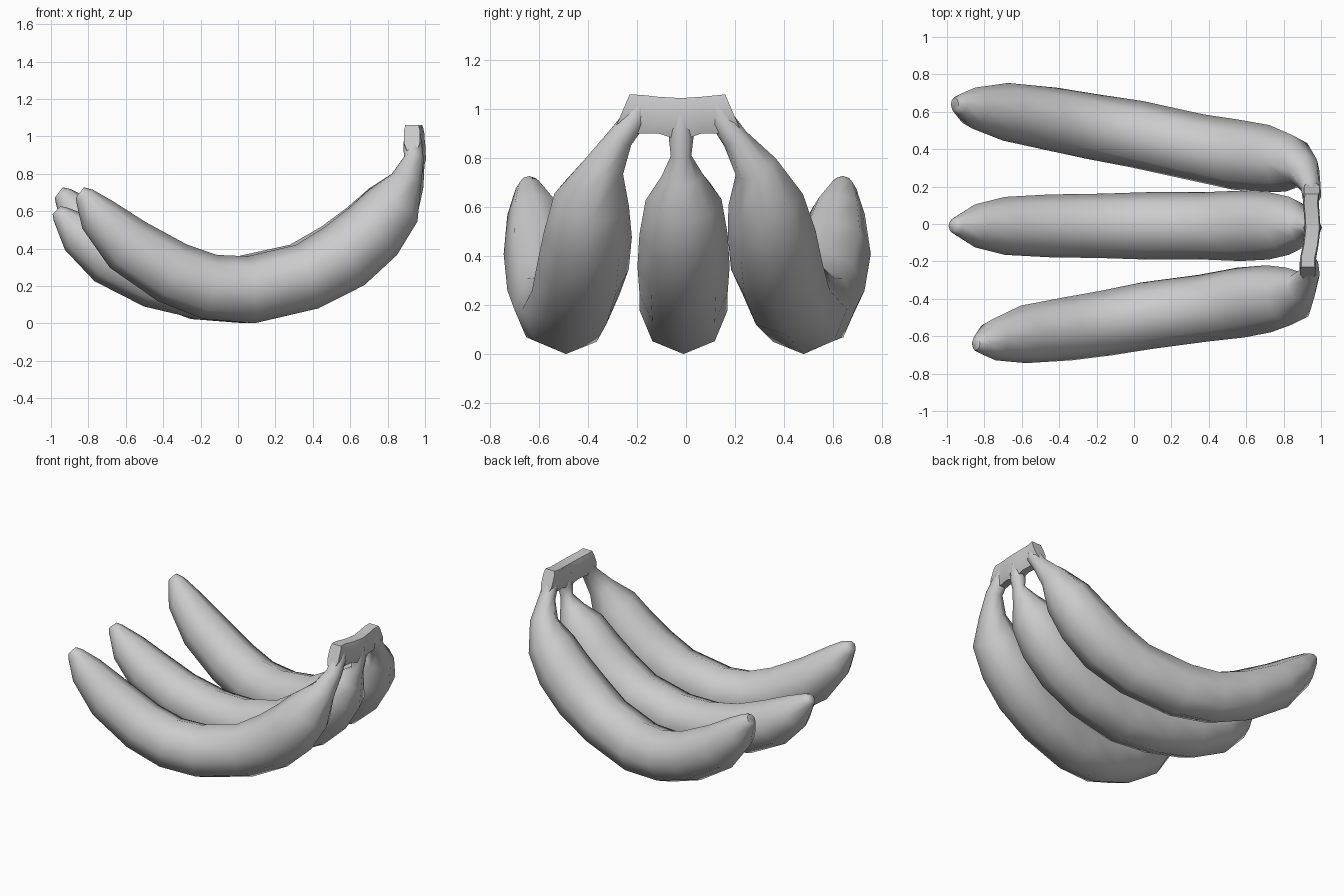
import bpy, bmesh, math
from mathutils import Vector

SIDES = 8


def finish(name, rings):
    # skin a list of vertex rings and close both ends
    bm = bmesh.new()
    vs = [[bm.verts.new(p) for p in ring] for ring in rings]
    n = len(vs[0])
    for a, b in zip(vs, vs[1:]):
        for i in range(n):
            j = (i + 1) % n
            bm.faces.new((a[i], a[j], b[j], b[i]))
    bm.faces.new(vs[0])
    bm.faces.new(vs[-1])
    bmesh.ops.recalc_face_normals(bm, faces=bm.faces[:])
    me = bpy.data.meshes.new(name)
    bm.to_mesh(me)
    bm.free()
    ob = bpy.data.objects.new(name, me)
    bpy.context.collection.objects.link(ob)
    bpy.context.view_layer.objects.active = ob
    ob.select_set(True)
    bpy.ops.object.shade_smooth_by_angle(angle=math.radians(60))
    ob.select_set(False)


def banana(name, path):
    # path stations: x, y, z, radius
    pts = [Vector(p[:3]) for p in path]
    rings = []
    for i, p in enumerate(pts):
        t = (pts[min(i + 1, len(pts) - 1)] - pts[max(i - 1, 0)]).normalized()
        y = Vector((0, 1, 0))
        side = (y - t * y.dot(t)).normalized()
        up = t.cross(side)
        r = path[i][3]
        rings.append([p + side * r * math.cos(k * math.tau / SIDES)
                      + up * r * math.sin(k * math.tau / SIDES) for k in range(SIDES)])
    finish(name, rings)


# shared shape from belly to shoulder: x, z, radius
body = [(0.07, 0.18, 0.18), (0.37, 0.25, 0.18), (0.57, 0.36, 0.188),
        (0.72, 0.49, 0.18), (0.83, 0.63, 0.155)]
# upturned half of the outer bananas
outer = [(-0.845, 0.70, 0.035), (-0.82, 0.68, 0.056), (-0.75, 0.58, 0.11), (-0.59, 0.42, 0.155),
         (-0.35, 0.27, 0.17), (-0.15, 0.195, 0.175)] + body
# flatter half of the middle banana
middle = [(-0.97, 0.605, 0.03), (-0.95, 0.585, 0.05), (-0.85, 0.48, 0.115), (-0.69, 0.36, 0.155),
          (-0.45, 0.25, 0.168), (-0.18, 0.19, 0.172)] + body

# front banana
front_y = [-0.64, -0.64, -0.62, -0.59, -0.56, -0.53, -0.49, -0.45, -0.42, -0.40, -0.385]
banana("front_banana", [(x, y, z, r) for (x, z, r), y in zip(outer, front_y)]
       + [(0.90, -0.335, 0.765, 0.085), (0.94, -0.27, 0.88, 0.054),
          (0.935, -0.21, 0.96, 0.05), (0.93, -0.18, 1.03, 0.04)])

# back banana, a little longer
back_y = [0.64, 0.64, 0.62, 0.60, 0.56, 0.52, 0.48, 0.41, 0.37, 0.35, 0.325]
banana("back_banana", [(0.9 + (x - 0.9) * 1.065, y, z, r) for (x, z, r), y in zip(outer, back_y)]
       + [(0.91, 0.285, 0.765, 0.09), (0.945, 0.20, 0.88, 0.054),
          (0.95, 0.145, 0.96, 0.05), (0.945, 0.12, 1.03, 0.04)])

# middle banana
banana("middle_banana", [(x, -0.01, z, r) for x, z, r in middle]
       + [(0.90, -0.015, 0.73, 0.085), (0.945, -0.02, 0.81, 0.042),
          (0.955, -0.02, 0.88, 0.05), (0.955, -0.02, 0.98, 0.045)])

# crown joining the stems: y at bottom, y at top, centre x, bottom z, top z
crown = [(-0.29, -0.23, 0.93, 0.92, 1.06), (-0.20, -0.18, 0.93, 0.90, 1.058),
         (-0.11, -0.11, 0.945, 0.90, 1.05), (-0.02, -0.02, 0.955, 0.87, 1.045),
         (0.06, 0.06, 0.95, 0.90, 1.05), (0.13, 0.11, 0.945, 0.90, 1.055),
         (0.22, 0.16, 0.95, 0.92, 1.06)]
section = [(-0.6, 0), (0.6, 0), (1, 0.3), (1, 0.8), (0.85, 1), (-0.85, 1), (-1, 0.8), (-1, 0.3)]
finish("crown", [[Vector((cx + 0.042 * u, yb + (yt - yb) * v, zb + (zt - zb) * v))
                  for u, v in section] for yb, yt, cx, zb, zt in crown])
